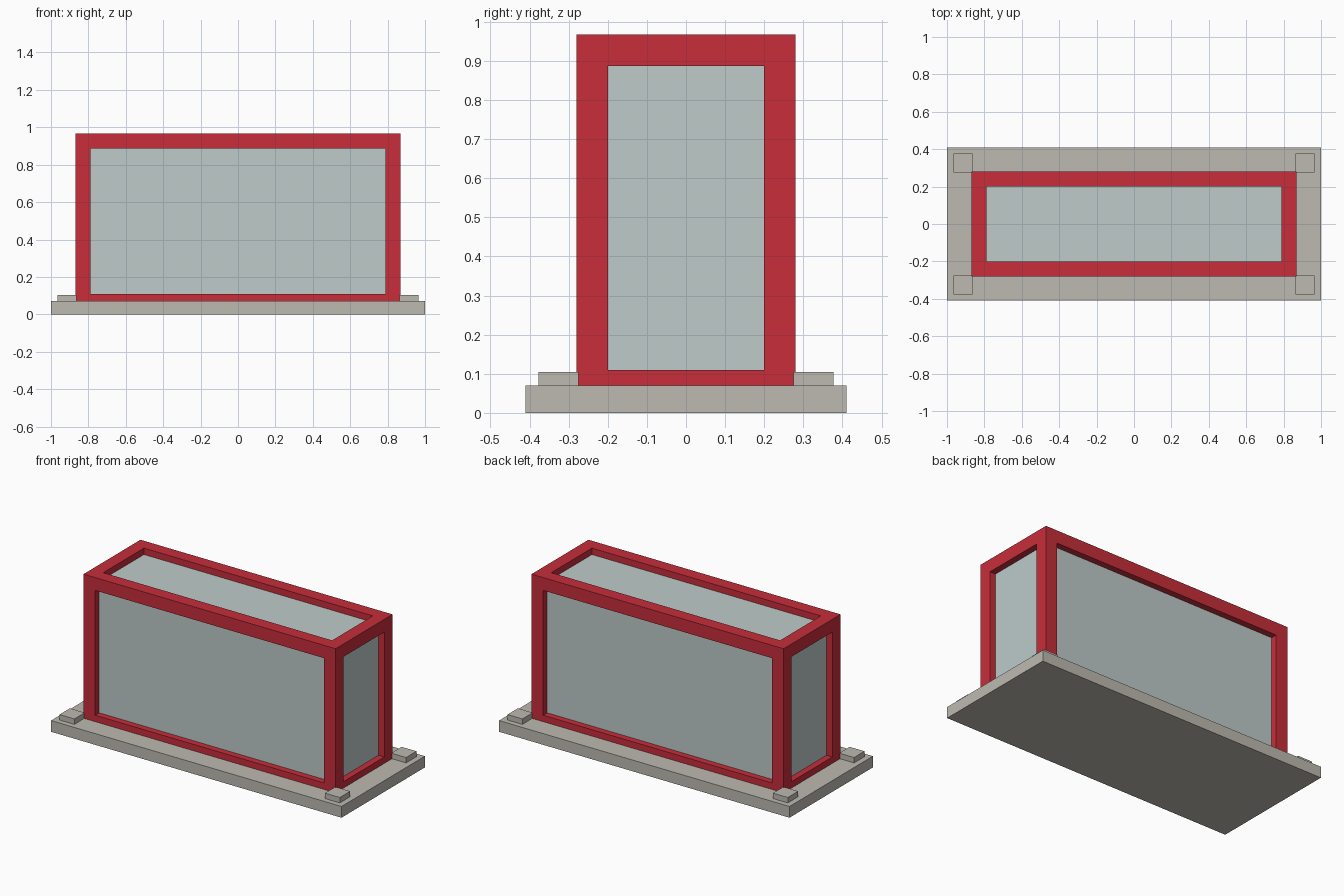
import bpy
import bmesh
from mathutils import Vector

default = bpy.data.objects.get("Cube")
if default:
    bpy.data.objects.remove(default, do_unlink=True)


def make_material(name, color):
    mat = bpy.data.materials.new(name)
    mat.use_nodes = True
    mat.diffuse_color = (*color, 1)
    mat.node_tree.nodes["Principled BSDF"].inputs["Base Color"].default_value = (*color, 1)
    return mat


RED = make_material("red frame", (0.57, 0.027, 0.042))
GLASS = make_material("pale glass", (0.51, 0.60, 0.59))
STONE = make_material("warm grey stone", (0.51, 0.49, 0.44))


def box_mesh(low, high):
    """A bmesh box spanning two opposite corners."""
    low, high = Vector(low), Vector(high)
    bm = bmesh.new()
    bmesh.ops.create_cube(bm, size=1)
    bmesh.ops.scale(bm, vec=high - low, verts=bm.verts)
    bmesh.ops.translate(bm, vec=(low + high) / 2, verts=bm.verts)
    return bm


def add_object(name, bm, mat):
    mesh = bpy.data.meshes.new(name)
    bm.to_mesh(mesh)
    bm.free()
    mesh.materials.append(mat)
    obj = bpy.data.objects.new(name, mesh)
    bpy.context.collection.objects.link(obj)
    return obj


# Base slab
add_object("base_slab", box_mesh((-1, -0.41, 0), (1, 0.41, 0.07)), STONE)

# Corner pads on the slab
for x_side, x_name in ((-1, "right"), (1, "left")):
    for y_side, y_name in ((-1, "front"), (1, "back")):
        xs = sorted((x_side * 0.863, x_side * 0.965))
        ys = sorted((y_side * 0.275, y_side * 0.377))
        pad = box_mesh((xs[0], ys[0], 0.05), (xs[1], ys[1], 0.104))
        add_object(f"{y_name}_{x_name}_pad", pad, STONE)

# Frame: inset every side of a box and push the openings in until they meet
BAR = 0.08
LOW, HIGH = Vector((-0.868, -0.28, 0.03)), Vector((0.868, 0.28, 0.967))
bm = box_mesh(LOW, HIGH)
openings = list(bm.faces)
bmesh.ops.inset_individual(bm, faces=openings, thickness=BAR, use_even_offset=True)
normals = [f.normal.copy() for f in openings]
pushed = bmesh.ops.extrude_discrete_faces(bm, faces=openings)["faces"]
for face, normal in zip(pushed, normals):
    bmesh.ops.translate(bm, vec=-normal * BAR, verts=face.verts)
bmesh.ops.delete(bm, geom=pushed, context="FACES")
bmesh.ops.remove_doubles(bm, verts=bm.verts, dist=0.001)
bmesh.ops.recalc_face_normals(bm, faces=bm.faces)
add_object("box_frame", bm, RED)

# Glass body sits halfway through the frame bars
inset = Vector((BAR, BAR, BAR)) / 2
add_object("glass_body", box_mesh(LOW + inset, HIGH - inset), GLASS)
